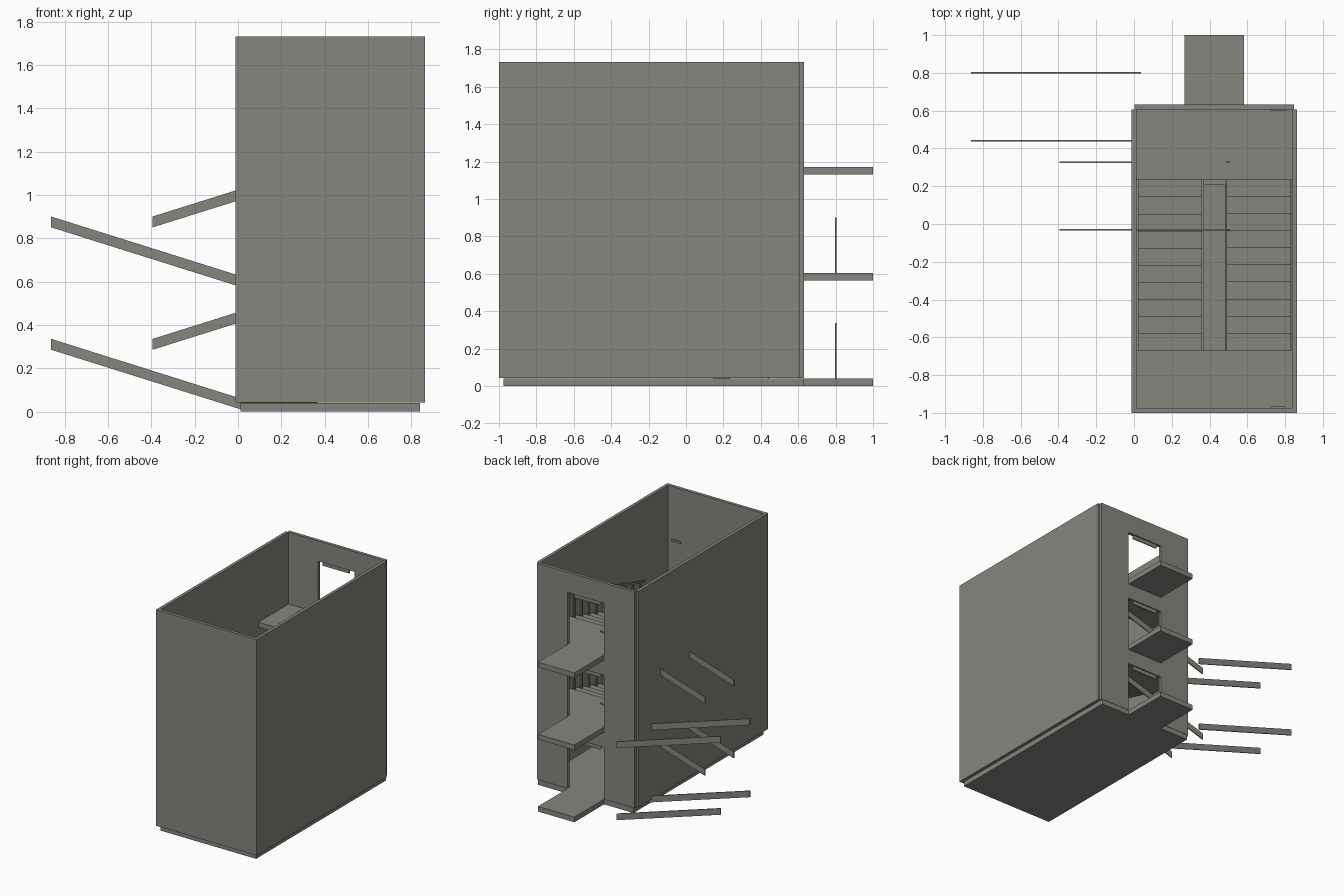
import bpy, bmesh

if "Cube" in bpy.data.objects:
    bpy.data.objects.remove(bpy.data.objects["Cube"])

mat = bpy.data.materials.new("concrete_grey")
mat.diffuse_color = (0.235, 0.24, 0.212, 1)
mat.use_nodes = True
mat.node_tree.nodes["Principled BSDF"].inputs["Base Color"].default_value = mat.diffuse_color


def finish(name, bm):
    bmesh.ops.recalc_face_normals(bm, faces=bm.faces)
    me = bpy.data.meshes.new(name)
    bm.to_mesh(me)
    bm.free()
    me.materials.append(mat)
    ob = bpy.data.objects.new(name, me)
    bpy.context.collection.objects.link(ob)
    return ob


def box(name, x0, x1, y0, y1, z0, z1):
    bm = bmesh.new()
    bmesh.ops.create_cube(bm, size=1)
    for v in bm.verts:
        v.co = (x1 if v.co.x > 0 else x0, y1 if v.co.y > 0 else y0, z1 if v.co.z > 0 else z0)
    return finish(name, bm)


def prism(name, pts, a0, a1, axis):
    """Extrude a (distance, height) profile along axis 'x' or 'y'."""
    bm = bmesh.new()
    vs = [bm.verts.new((a0, u, w) if axis == 'x' else (u, a0, w)) for u, w in pts]
    f = bm.faces.new(vs)
    ext = bmesh.ops.extrude_face_region(bm, geom=[f])
    d = (a1 - a0, 0, 0) if axis == 'x' else (0, a1 - a0, 0)
    bmesh.ops.translate(bm, vec=d, verts=[g for g in ext['geom'] if isinstance(g, bmesh.types.BMVert)])
    return finish(name, bm)


STOREY = 0.565
Y_BACK, Y_FRONT = 0.235, -0.67      # ends of the flights
DOOR = (0.265, 0.58)
STEPS = 10
GO = (Y_BACK - Y_FRONT) / STEPS
RISE = STOREY / 2 / (STEPS + 1)

# Base slab
box("base_slab", 0.01, 0.837, -0.975, 0.632, 0, 0.04)

# Shell: front and side walls
box("left_wall", -0.015, 0.01, -1, 0.607, 0.042, 1.733)
box("right_wall", 0.835, 0.86, -1, 0.607, 0.042, 1.733)
box("front_wall", 0.01, 0.835, -1, -0.975, 0.042, 1.733)

# Back wall: two piers and the lintels between stacked doorways
box("back_pier_left", 0, DOOR[0], 0.607, 0.632, 0.042, 1.733)
box("back_pier_right", DOOR[1], 0.845, 0.607, 0.632, 0.042, 1.733)
for i in range(3):
    z = 0.04 + i * STOREY
    top = z + STOREY - 0.037 if i < 2 else 1.733
    box("door_lintel", *DOOR, 0.607, 0.632, z + 0.405, top)
    box("door_head_plate", 0.30, 0.53, 0.615, 0.623, z + 0.375, z + 0.405)
    # Outside balcony and inside landing
    box("balcony", *DOOR, 0.632, 1.0, z - 0.04, z)
    if i:
        box("floor_landing", 0.01, 0.835, Y_BACK, 0.632, z - 0.038, z)
    box("back_wall_fitting", 0.725, 0.80, 0.599, 0.607, z + 0.42, z + 0.435)


def flight(name, x0, x1, y, z, d):
    """Stepped flight rising from (y, z) in direction d."""
    pts = [(y, z)]
    for k in range(STEPS):
        h = z + (k + 1) * RISE
        pts += [(y + d * k * GO, h), (y + d * (k + 1) * GO, h)]
    ye, ze = y + d * STEPS * GO, z + STEPS * RISE
    pts += [(ye, ze - 0.035), (y + d * 0.04, z - 0.012)]
    prism(name, pts[1:] if pts[0] == pts[1] else pts, x0, x1, 'x')
    # Railings on both sides: sloping rail and one baluster per step
    for rx in (x0, x1 - 0.01):
        a, b = z + RISE + 0.19, ze + RISE + 0.19
        prism(name + "_rail", [(y, a - 0.015), (ye, b - 0.015), (ye, b), (y, a)], rx, rx + 0.01, 'x')
        for k in range(STEPS):
            yc = y + d * (k + 0.5) * GO
            h = z + (k + 1) * RISE
            box(name + "_baluster", rx + 0.001, rx + 0.009, yc - 0.005, yc + 0.005, h, h + 0.19)


def stringer(name, xa, za, xb, zb, y):
    """Loose sloping board left of the tower."""
    prism(name, [(xa, za), (xb, zb), (xb, zb + 0.05), (xa, za + 0.05)], y - 0.004, y + 0.004, 'y')


for i in range(2):
    z = 0.04 + i * STOREY
    mid = z + STOREY / 2
    # Two flights with a half landing per storey
    flight("lower_flight", 0.01, 0.365, Y_BACK, z, -1)
    box("half_landing", 0.01, 0.835, -0.975, Y_FRONT, mid - 0.038, mid)
    flight("upper_flight", 0.48, 0.835, Y_FRONT, mid, 1)
    box("front_wall_fitting", 0.725, 0.80, -0.975, -0.965, mid + 0.42, mid + 0.435)
    # Guard across the stairwell
    t = z + STOREY
    box("well_guard_rail", 0.365, 0.48, 0.21, 0.235, t + 0.175, t + 0.19)
    # Detached side stringers
    s = i * STOREY
    for y in (0.80, 0.44):
        stringer("lower_stringer", -0.865, 0.286 + s, 0.035, 0.003 + s, y)
    for y in (0.327, -0.03):
        stringer("upper_stringer", -0.397, 0.286 + s, 0.505, 0.569 + s, y)
# Recentre in x on the overall bounds
for ob in bpy.data.objects:
    ob.location.x = 0.0025
